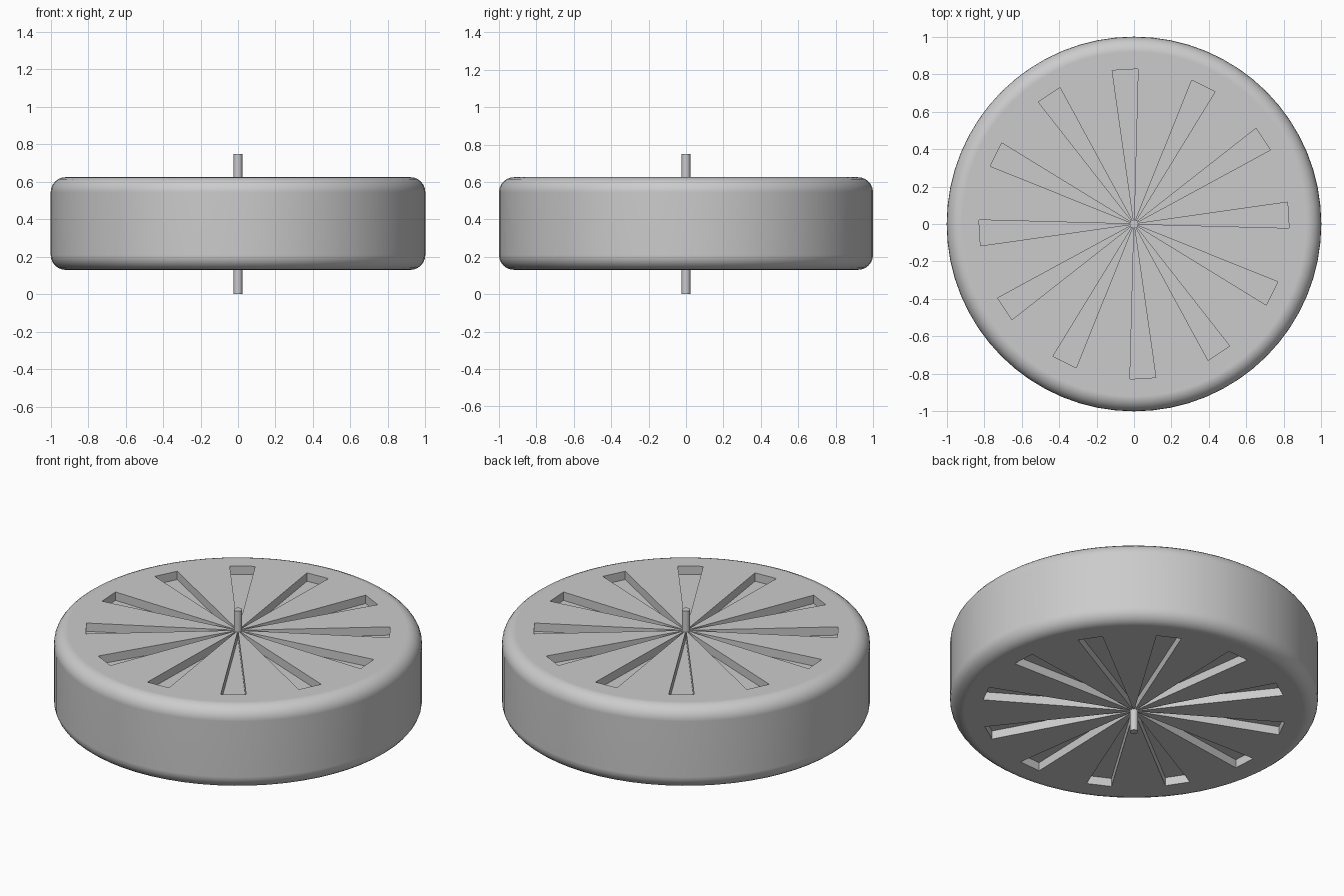
import bpy, bmesh, math
from mathutils import Matrix, Vector

if "Cube" in bpy.data.objects:
    bpy.data.objects.remove(bpy.data.objects["Cube"], do_unlink=True)

BOTTOM, TOP = 0.13, 0.625      # faces of the wheel
RADIUS, ROUND = 1.0, 0.08
AXLE_RADIUS, AXLE_TOP = 0.023, 0.75
SLOTS, SLOT_REACH, SLOT_DEPTH = 12, 0.825, 0.05
SLOT_TURN, SLOT_HALF = math.radians(3.3), math.radians(4.8)

grey = bpy.data.materials.new("plain grey")
grey.use_nodes = True
colour = (0.6, 0.6, 0.6, 1)
grey.diffuse_color = colour
grey.node_tree.nodes["Principled BSDF"].inputs["Base Color"].default_value = colour


def make_object(name, bm):
    bmesh.ops.recalc_face_normals(bm, faces=bm.faces)
    mesh = bpy.data.meshes.new(name)
    bm.to_mesh(mesh)
    bm.free()
    mesh.materials.append(grey)
    obj = bpy.data.objects.new(name, mesh)
    bpy.context.collection.objects.link(obj)
    return obj


def select(obj):
    bpy.ops.object.select_all(action="DESELECT")
    obj.select_set(True)
    bpy.context.view_layer.objects.active = obj


def cylinder(bm, radius, low, high, sides):
    bmesh.ops.create_cone(bm, cap_ends=True, segments=sides, radius1=radius,
                          radius2=radius, depth=high - low,
                          matrix=Matrix.Translation((0, 0, (low + high) / 2)))


# Wheel disc with rounded rims
bm = bmesh.new()
cylinder(bm, RADIUS, BOTTOM, TOP, 64)
rims = [e for e in bm.edges if abs(e.verts[0].co.z - e.verts[1].co.z) < 0.001]
bmesh.ops.bevel(bm, geom=rims, offset=ROUND, segments=6, profile=0.5,
                affect="EDGES")
wheel = make_object("wheel", bm)

# Wedge-shaped slot cutters, fanned out on both faces
bm = bmesh.new()
for low, high in ((TOP - SLOT_DEPTH, TOP + 0.1), (BOTTOM - 0.1, BOTTOM + SLOT_DEPTH)):
    for i in range(SLOTS):
        turn = Matrix.Rotation(SLOT_TURN + i * math.tau / SLOTS, 3, "Z")
        outline = [Vector((x, side * x * math.tan(SLOT_HALF), low))
                   for x, side in ((0.01, -1), (SLOT_REACH, -1),
                                   (SLOT_REACH, 1), (0.01, 1))]
        face = bm.faces.new([bm.verts.new(turn @ p) for p in outline])
        raised = bmesh.ops.extrude_face_region(bm, geom=[face])["geom"]
        bmesh.ops.translate(bm, vec=(0, 0, high - low),
                            verts=[v for v in raised if isinstance(v, bmesh.types.BMVert)])
cutter = make_object("slot_cutter", bm)
cutter.hide_render = True

select(wheel)
cut = wheel.modifiers.new("slots", "BOOLEAN")
cut.operation, cut.solver, cut.object = "DIFFERENCE", "EXACT", cutter
bpy.ops.object.modifier_apply(modifier=cut.name)
bpy.data.objects.remove(cutter, do_unlink=True)

# Axle through the centre
bm = bmesh.new()
cylinder(bm, AXLE_RADIUS, 0, AXLE_TOP, 24)
axle = make_object("axle", bm)

# Smooth shading, with flat faces kept flat
for obj in (wheel, axle):
    select(obj)
    bpy.ops.object.shade_smooth_by_angle(angle=math.radians(30))
    weighted = obj.modifiers.new("even_shading", "WEIGHTED_NORMAL")
    weighted.keep_sharp = True
